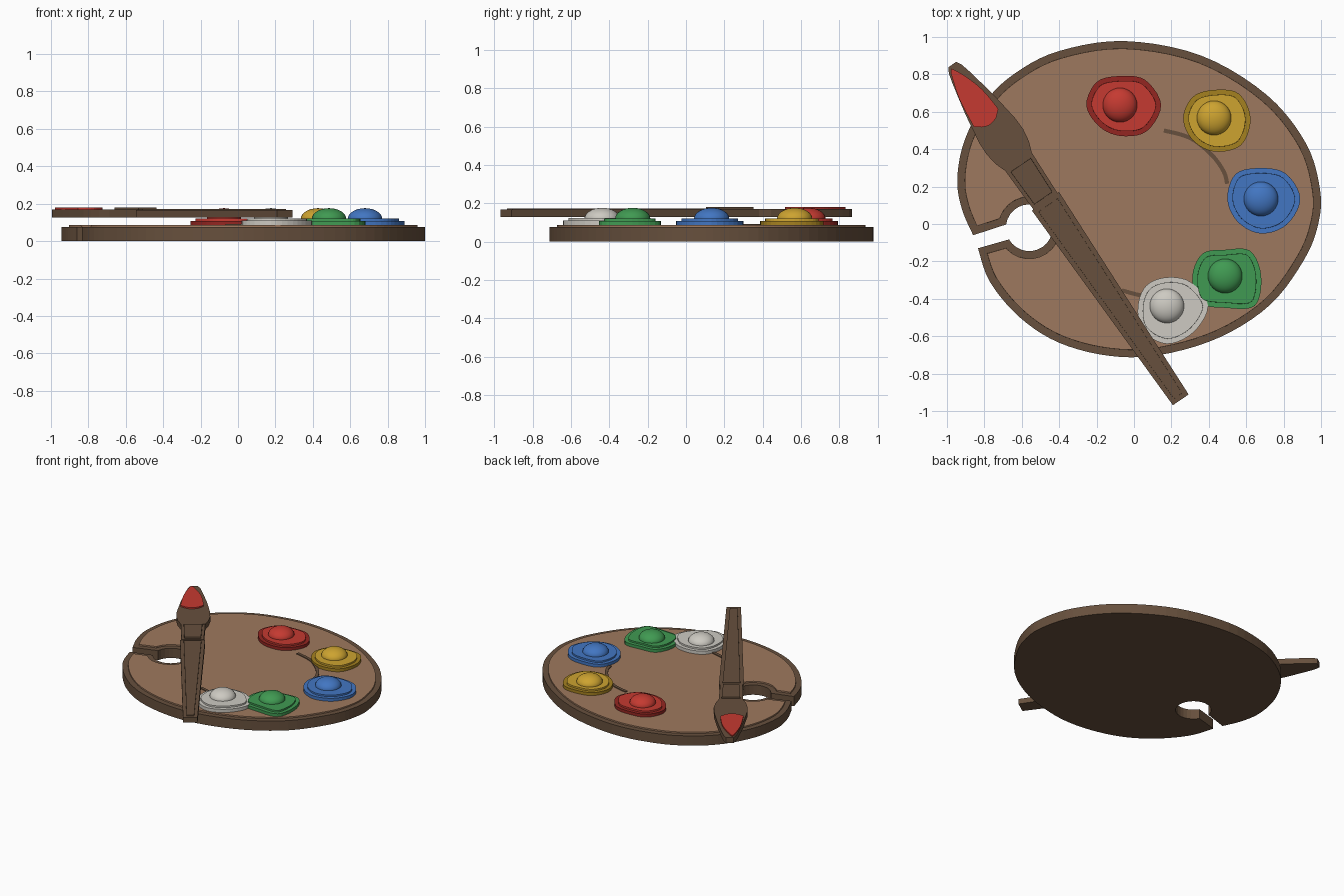
import bpy, bmesh, math
from mathutils import Vector

if "Cube" in bpy.data.objects:
    bpy.data.objects.remove(bpy.data.objects["Cube"])


def mat(name, r, g, b):
    m = bpy.data.materials.new(name)
    lin = [((c / 255 + 0.055) / 1.055) ** 2.4 for c in (r, g, b)]
    m.diffuse_color = (*lin, 1)
    m.use_nodes = True
    m.node_tree.nodes["Principled BSDF"].inputs["Base Color"].default_value = m.diffuse_color
    return m


dark_wood = mat("dark wood", 103, 80, 61)
tan_wood = mat("tan wood", 158, 121, 94)
red = mat("red", 197, 58, 49)
deep_red = mat("deep red", 148, 38, 33)
yellow = mat("yellow", 205, 163, 48)
ochre = mat("ochre", 165, 129, 32)
blue = mat("blue", 66, 118, 194)
green = mat("green", 64, 154, 82)
white = mat("off white", 205, 202, 194)


def spline(pts, n=5, closed=False):
    """Catmull-Rom curve through 2D points."""
    p = [Vector(q) for q in pts]
    k = len(p)
    out = []
    for i in range(k if closed else k - 1):
        if closed:
            a, b, c, d = (p[(i + j) % k] for j in (-1, 0, 1, 2))
        else:
            a, b, c, d = (p[min(max(i + j, 0), k - 1)] for j in (-1, 0, 1, 2))
        for s in range(n):
            t = s / n
            out.append(0.5 * (2 * b + (c - a) * t + (2 * a - 5 * b + 4 * c - d) * t * t
                              + (3 * b - a - 3 * c + d) * t ** 3))
    if not closed:
        out.append(p[-1])
    return out


def slab(name, pts, z0, z1, mats, inset=0, rise=0):
    """Upright prism with an optional inset, raised top panel in the second colour."""
    bm = bmesh.new()
    bottom = bm.faces.new([bm.verts.new((p[0], p[1], z0)) for p in pts])
    bm.normal_update()
    if bottom.normal.z < 0:
        bottom.normal_flip()
    ext = bmesh.ops.extrude_face_region(bm, geom=[bottom], use_keep_orig=True)
    top = [g for g in ext["geom"] if isinstance(g, bmesh.types.BMFace)][0]
    bmesh.ops.translate(bm, verts=top.verts[:], vec=(0, 0, z1 - z0))
    bmesh.ops.recalc_face_normals(bm, faces=bm.faces[:])
    bm.normal_update()
    if inset:
        bmesh.ops.inset_region(bm, faces=[top], thickness=inset, use_even_offset=True)
        res = bmesh.ops.inset_region(bm, faces=[top], thickness=0.0005, use_even_offset=True)
        bmesh.ops.translate(bm, verts=top.verts[:], vec=(0, 0, rise))
        for f in res["faces"] + [top]:
            f.material_index = len(mats) - 1
    me = bpy.data.meshes.new(name)
    bm.to_mesh(me)
    bm.free()
    for m in mats:
        me.materials.append(m)
    ob = bpy.data.objects.new(name, me)
    bpy.context.collection.objects.link(ob)
    return ob


# Palette board: egg-shaped outline, then the slot and thumb hole
outer = spline([(-.834, -.13), (-.77, -.31), (-.61, -.5), (-.4, -.635), (-.13, -.705),
                (.14, -.70), (.46, -.605), (.73, -.43), (.91, -.19), (.985, 0),
                (.995, .18), (.92, .43), (.71, .69), (.36, .90), (-.05, .978),
                (-.40, .925), (-.63, .81), (-.79, .66), (-.905, .45), (-.945, .24),
                (-.92, .08), (-.86, -.06)])
hole = []
for i in range(25):
    a = math.radians(172 - 322 * i / 24)
    hole.append((-.56 + .125 * math.cos(a), -.02 + .125 * math.sin(a)))
slab("palette_board", outer + hole, 0, .075, [dark_wood, tan_wood], .04, .01)


# Thin carved lines on the board
def ribbon(name, pts, w):
    c = spline(pts, 5)
    left, right = [], []
    for i, p in enumerate(c):
        d = (c[min(i + 1, len(c) - 1)] - c[max(i - 1, 0)]).normalized()
        n = Vector((-d.y, d.x)) * w / 2
        left.append(p + n)
        right.append(p - n)
    slab(name, left + right[::-1], .083, .091, [dark_wood])


ribbon("upper_line", [(.16, .5), (.30, .46), (.415, .37), (.48, .28), (.498, .215)], .022)
ribbon("lower_line", [(-.065, -.355), (.03, -.38), (.13, -.39)], .022)

# Paint blobs: centre, eight radii counterclockwise from +x (hundredths), ring and top colours
blobs = {
    "red": (-.075, .636, (22, 19, 15.5, 17.5, 18, 16, 16.5, 20), deep_red, red),
    "yellow": (.428, .567, (19.5, 18.5, 15, 16, 16.5, 16.5, 18, 20.5), ochre, yellow),
    "blue": (.679, .134, (21, 19, 16.5, 19, 18, 17.5, 18.5, 19.5), blue, blue),
    "green": (.487, -.278, (19.3, 19, 14, 17, 17.5, 20, 17, 22.5), green, green),
    "white": (.176, -.438, (22, 18, 15.3, 15.5, 15.5, 18.5, 20.3, 20), white, white),
}
for name, (x, y, radii, ring, top) in blobs.items():
    lift = .002 if name == "white" else 0
    pts = [(x + r / 100 * math.cos(i * math.pi / 4), y + r / 100 * math.sin(i * math.pi / 4))
           for i, r in enumerate(radii)]
    slab(name + "_paint", spline(pts, 5, True), .08, .108 + lift, [ring, top], .027, .012)
    bpy.ops.mesh.primitive_uv_sphere_add(segments=32, ring_count=16, radius=.092,
                                         location=(x, y, .119))
    dome = bpy.context.object
    dome.name = name + "_paint_dome"
    dome.scale.z = .057 / .092
    dome.data.materials.append(top)
    bpy.ops.object.shade_smooth()

# Brush: points given as (distance along, offset across) from the handle end
START, ALONG, ACROSS = Vector((.25, -.94)), Vector((-.563, .826)), Vector((.826, .563))


def on_brush(pts):
    return [START + ALONG * t + ACROSS * n for t, n in pts]


def mirrored(profile):
    return on_brush(profile + [(t, -n) for t, n in reversed(profile)])


slab("brush_handle", mirrored([(0, .051), (1.285, .088)]),
     .127, .167, [dark_wood], .025, .006)
slab("brush_ferrule", mirrored([(1.285, .078), (1.54, .086)]),
     .127, .169, [dark_wood], .02, .01)
slab("brush_bristles", mirrored([(1.54, .086), (1.60, .108), (1.67, .119), (1.74, .117),
                                 (1.81, .107), (1.91, .092), (2.0, .074), (2.09, .055),
                                 (2.14, .042), (2.17, .026)]),
     .127, .170, [dark_wood])
tip = spline([(1.835, .07), (1.92, .064), (2.0, .05), (2.09, .018), (2.155, -.015)], 3)
tip += spline([(2.14, -.03), (2.0, -.072), (1.83, -.092)], 3)
tip += spline([(1.805, -.06), (1.79, -.015), (1.803, .035)], 3)
slab("brush_paint_tip", on_brush(tip), .168, .180, [red])
